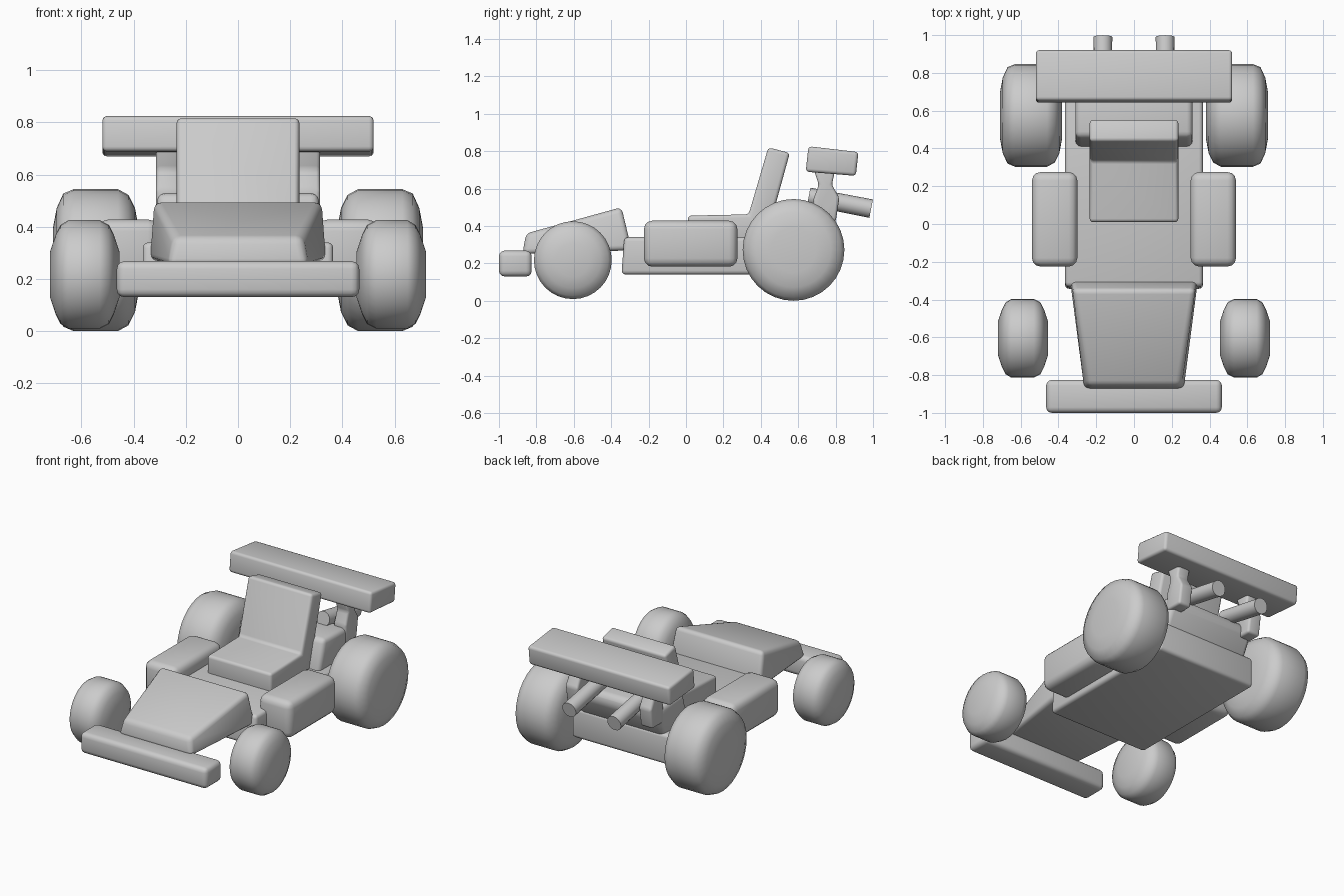
import bpy, bmesh, math
from mathutils import Matrix

if "Cube" in bpy.data.objects:
    bpy.data.objects.remove(bpy.data.objects["Cube"])


def finish(name, bm, mirror=False, angle=40):
    bmesh.ops.recalc_face_normals(bm, faces=bm.faces[:])
    me = bpy.data.meshes.new(name)
    bm.to_mesh(me)
    bm.free()
    ob = bpy.data.objects.new(name, me)
    bpy.context.collection.objects.link(ob)
    bpy.ops.object.select_all(action='DESELECT')
    ob.select_set(True)
    bpy.context.view_layer.objects.active = ob
    bpy.ops.object.shade_smooth_by_angle(angle=math.radians(angle))
    if mirror:
        ob.modifiers.new("Mirror", 'MIRROR')
    return ob


def side_profile(name, pts, x0=None, x1=None, bevel=0.03, mirror=False):
    """Extrude a (y, z[, half width]) side profile across x, then round its edges."""
    bm = bmesh.new()
    a = [bm.verts.new((x0 if len(p) == 2 else -p[2], p[0], p[1])) for p in pts]
    b = [bm.verts.new((x1 if len(p) == 2 else p[2], p[0], p[1])) for p in pts]
    n = len(pts)
    bm.faces.new(a)
    bm.faces.new(b[::-1])
    for i in range(n):
        j = (i + 1) % n
        bm.faces.new((a[i], b[i], b[j], a[j]))
    bmesh.ops.recalc_face_normals(bm, faces=bm.faces[:])
    bmesh.ops.bevel(bm, geom=bm.edges[:], offset=bevel, segments=3,
                    profile=0.5, affect='EDGES', clamp_overlap=True)
    return finish(name, bm, mirror)


def wheel(name, profile, y, z):
    """Lathe an (x, radius) profile about the axle; mirrored to both sides."""
    bm = bmesh.new()
    vs = [bm.verts.new((x, 0, r)) for x, r in profile]
    es = [bm.edges.new(e) for e in zip(vs, vs[1:])]
    bmesh.ops.spin(bm, geom=vs + es, cent=(0, 0, 0), axis=(1, 0, 0),
                   angle=math.tau, steps=32)
    bmesh.ops.remove_doubles(bm, verts=bm.verts[:], dist=0.0005)
    bmesh.ops.translate(bm, verts=bm.verts[:], vec=(0, y, z))
    return finish(name, bm, True, 50)


def rect(y0, y1, z0, z1):
    return [(y0, z0), (y1, z0), (y1, z1), (y0, z1)]


# Body
side_profile("front_bumper", rect(-1.0, -0.825, 0.13, 0.268), -0.465, 0.465, 0.03)
side_profile("nose", [(-0.875, 0.25, 0.27), (-0.29, 0.27, 0.34),
                      (-0.345, 0.5, 0.325), (-0.855, 0.36, 0.245)], bevel=0.028)
side_profile("chassis", [(-0.345, 0.14), (0.68, 0.14), (0.68, 0.34), (-0.33, 0.34)],
             -0.365, 0.365, 0.022)
side_profile("side_pod", rect(-0.225, 0.275, 0.182, 0.428), 0.3, 0.54, 0.045, True)

# Seat base and reclined back
side_profile("seat", [(0.01, 0.3), (0.42, 0.3), (0.555, 0.79), (0.44, 0.82),
                      (0.335, 0.462), (0.01, 0.455)], -0.235, 0.235, 0.018)

# Engine
side_profile("engine", [(0.40, 0.3), (0.66, 0.3), (0.74, 0.46), (0.72, 0.52),
                        (0.46, 0.53)], -0.31, 0.31, 0.03)

# Rear wing on waisted struts
side_profile("rear_wing", [(0.64, 0.69), (0.908, 0.668), (0.922, 0.795), (0.655, 0.826)],
             -0.52, 0.52, 0.018)
side_profile("wing_strut", [(0.68, 0.42), (0.80, 0.42), (0.82, 0.55), (0.78, 0.62),
                            (0.80, 0.71), (0.68, 0.71), (0.71, 0.62), (0.68, 0.54)],
             0.225, 0.315, 0.015, True)

# Exhaust pipes
bm = bmesh.new()
bmesh.ops.create_cone(bm, cap_ends=True, segments=16, radius1=0.048, radius2=0.05,
                      depth=0.34,
                      matrix=Matrix.Translation((0.165, 0.823, 0.525)) @
                      Matrix.Rotation(math.radians(-101), 4, 'X'))
finish("exhaust_pipe", bm, True)

# Wheels
wheel("rear_wheel", [(0.385, 0), (0.38, 0.12), (0.395, 0.2), (0.42, 0.25), (0.46, 0.272),
                     (0.63, 0.272), (0.67, 0.255), (0.695, 0.2), (0.71, 0.12), (0.705, 0)],
      0.575, 0.272)
wheel("front_wheel", [(0.46, 0), (0.455, 0.09), (0.475, 0.15), (0.495, 0.19), (0.53, 0.208),
                      (0.65, 0.208), (0.68, 0.19), (0.7, 0.15), (0.72, 0.09), (0.715, 0)],
      -0.605, 0.217)
